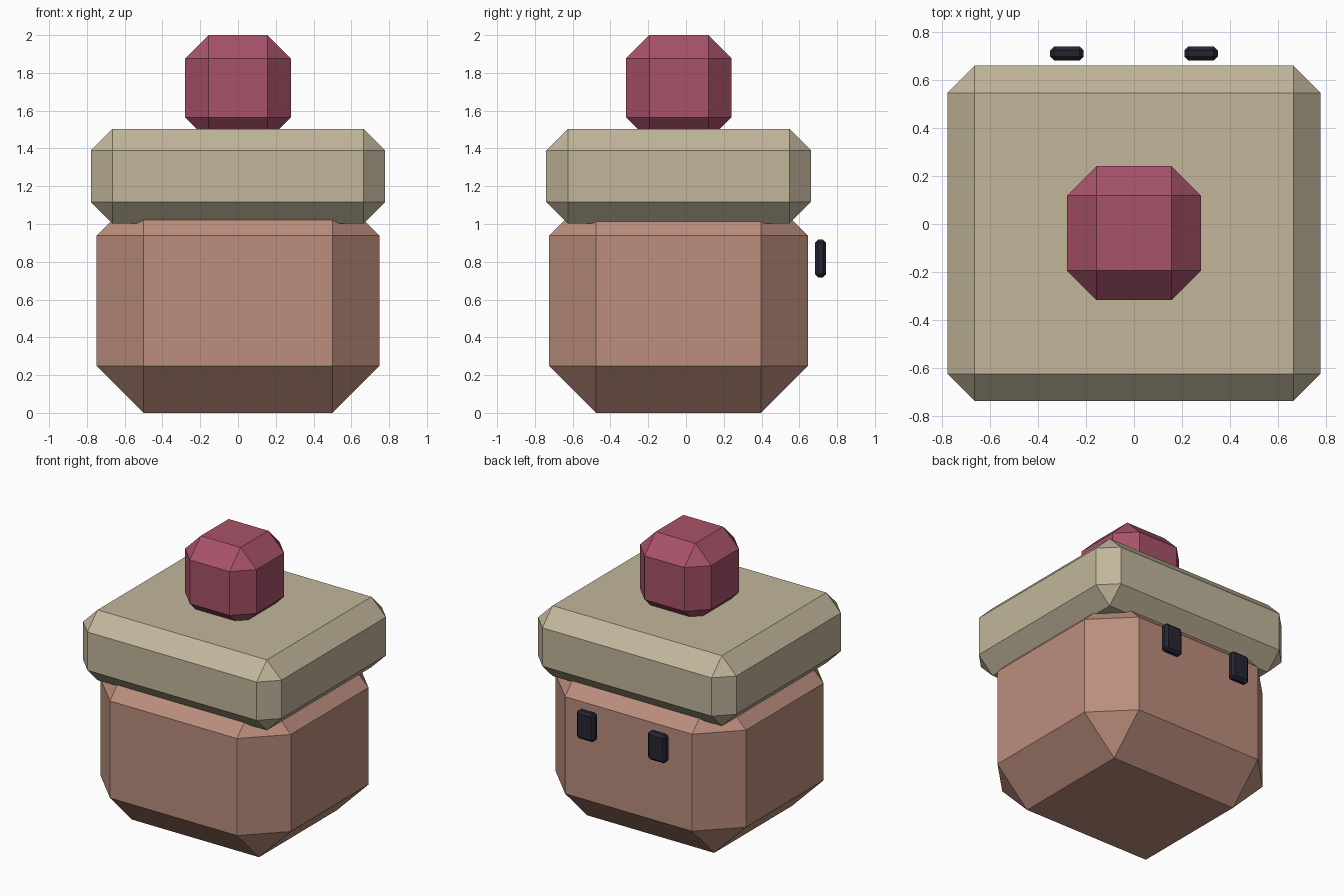
import bpy
import bmesh
from mathutils import Vector

if "Cube" in bpy.data.objects:
    bpy.data.objects.remove(bpy.data.objects["Cube"])


def make_material(name, rgb):
    mat = bpy.data.materials.new(name)
    mat.diffuse_color = (*rgb, 1.0)
    mat.use_nodes = True
    mat.node_tree.nodes["Principled BSDF"].inputs["Base Color"].default_value = mat.diffuse_color
    return mat


def chamfered_box(name, low, high, chamfer, mat):
    """Box between two corners with every edge cut by a flat chamfer."""
    low, high = Vector(low), Vector(high)
    bm = bmesh.new()
    bmesh.ops.create_cube(bm, size=1.0)
    bmesh.ops.scale(bm, vec=high - low, verts=bm.verts)
    bmesh.ops.bevel(bm, geom=bm.edges[:], offset=chamfer, offset_type='OFFSET',
                    segments=1, profile=0.5, affect='EDGES')
    bmesh.ops.recalc_face_normals(bm, faces=bm.faces[:])
    mesh = bpy.data.meshes.new(name)
    bm.to_mesh(mesh)
    bm.free()
    mesh.materials.append(mat)
    obj = bpy.data.objects.new(name, mesh)
    obj.location = (low + high) / 2
    bpy.context.collection.objects.link(obj)
    return obj


clay = make_material("clay", (0.50, 0.27, 0.205))
cream = make_material("cream", (0.54, 0.47, 0.33))
berry = make_material("berry", (0.39, 0.084, 0.14))
dark = make_material("dark", (0.019, 0.019, 0.032))

# Main block; its top chamfer runs up into the slab
chamfered_box("body", (-0.748, -0.725, 0), (0.748, 0.645, 1.187), 0.249, clay)

# Wide slab on top
chamfered_box("lid", (-0.779, -0.74, 1.003), (0.779, 0.662, 1.503), 0.114, cream)

# Knob sunk slightly into the slab
chamfered_box("knob", (-0.28, -0.318, 1.441), (0.28, 0.242, 2.0), 0.124, berry)

# Two eyes floating just behind the back face
for side, x in (("left", -0.28), ("right", 0.28)):
    chamfered_box(f"{side}_eye", (x - 0.07, 0.682, 0.717),
                  (x + 0.07, 0.741, 0.918), 0.017, dark)
